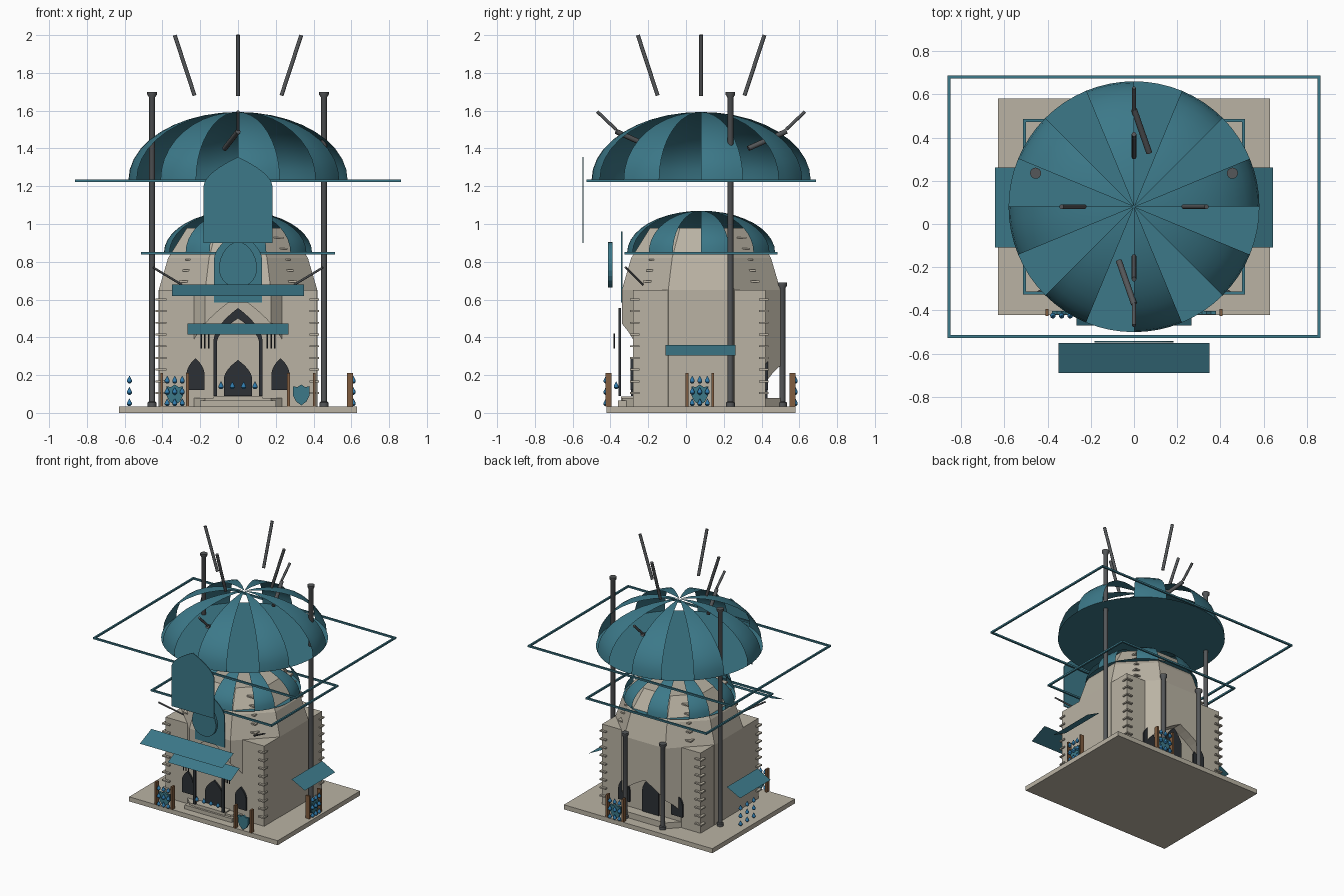
import bpy, bmesh, math
from mathutils import Vector

if "Cube" in bpy.data.objects:
    bpy.data.objects.remove(bpy.data.objects["Cube"])

CY = 0.08  # centre line of the tower in y

def mat(name, c):
    m = bpy.data.materials.new(name)
    m.diffuse_color = (*c, 1)
    m.use_nodes = True
    m.node_tree.nodes["Principled BSDF"].inputs["Base Color"].default_value = m.diffuse_color
    return m

TEAL = mat("teal", (0.045, 0.19, 0.25))
STONE = mat("stone", (0.49, 0.45, 0.37))
DARK = mat("dark", (0.025, 0.03, 0.035))
IRON = mat("iron", (0.09, 0.095, 0.1))
WOOD = mat("wood", (0.22, 0.11, 0.05))
BLUE = mat("water", (0.03, 0.2, 0.42))

def finish(name, bm, m, smooth=False):
    bmesh.ops.recalc_face_normals(bm, faces=bm.faces)
    me = bpy.data.meshes.new(name)
    bm.to_mesh(me)
    bm.free()
    ob = bpy.data.objects.new(name, me)
    bpy.context.collection.objects.link(ob)
    me.materials.append(m)
    if smooth:
        bpy.ops.object.select_all(action='DESELECT')
        ob.select_set(True)
        bpy.context.view_layer.objects.active = ob
        bpy.ops.object.shade_smooth_by_angle(angle=math.radians(40))
    return ob

def box(name, x0, x1, y0, y1, z0, z1, m):
    bm = bmesh.new()
    bmesh.ops.create_cube(bm, size=1)
    for v in bm.verts:
        v.co = (x0 + (v.co.x + .5) * (x1 - x0), y0 + (v.co.y + .5) * (y1 - y0), z0 + (v.co.z + .5) * (z1 - z0))
    return finish(name, bm, m)

def lathe(name, prof, m, at=(0, 0, 0), n=12, phase=0.0, smooth=True):
    bm = bmesh.new()
    rings = [[bm.verts.new((at[0] + r * math.cos(phase + 2 * math.pi * i / n),
                            at[1] + r * math.sin(phase + 2 * math.pi * i / n), at[2] + z))
              for i in range(n)] for r, z in prof]
    for a, b in zip(rings, rings[1:]):
        for i in range(n):
            bm.faces.new((a[i], a[(i + 1) % n], b[(i + 1) % n], b[i]))
    bm.faces.new(rings[0])
    bm.faces.new(rings[-1])
    return finish(name, bm, m, smooth)

def rod(name, a, b, r, m=IRON):
    a, b = Vector(a), Vector(b)
    ob = lathe(name, [(r, 0), (r, (b - a).length)], m, n=10)
    ob.location = a
    ob.rotation_euler = (b - a).to_track_quat('Z', 'Y').to_euler()
    return ob

def prism(name, pts, y0, y1, m):
    # outline in x/z pushed through y
    bm = bmesh.new()
    f = bm.faces.new([bm.verts.new((x, y0, z)) for x, z in pts])
    e = bmesh.ops.extrude_face_region(bm, geom=[f])['geom']
    bmesh.ops.translate(bm, vec=(0, y1 - y0, 0), verts=[v for v in e if isinstance(v, bmesh.types.BMVert)])
    return finish(name, bm, m)

def arch(hw, z0, spring, apex, cx=0, n=8):
    right = [(hw, z0)] + [(hw * (1 - (i / n) ** 1.8), spring + (apex - spring) * i / n) for i in range(n)]
    return [(cx + x, z) for x, z in right] + [(cx, apex)] + [(cx - x, z) for x, z in reversed(right)]

# base slab and main block
box("base_slab", -.63, .63, -.42, .58, 0, .035, STONE)
box("main_block", -.418, .418, -.28, .42, .035, .65, STONE)

# octagonal drum with pointed recesses front and back
k = 1 / math.cos(math.pi / 8)
drum = lathe("octagon_drum", [(.42 * k, .035), (.42 * k, .65), (.37 * k, .82), (.27 * k, .98)],
             STONE, at=(0, CY, 0), n=8, phase=math.pi / 8, smooth=False)
for y0, y1, apex, spring in ((-.4, -.279, .62, .3), (.421, .6, .36, .12)):
    cut = prism("recess_cutter", arch(.26, .08, spring, apex), y0, y1, STONE)
    md = drum.modifiers.new("recess", 'BOOLEAN')
    md.operation, md.object, md.solver = 'DIFFERENCE', cut, 'EXACT'
    bpy.context.view_layer.objects.active = drum
    bpy.ops.object.modifier_apply(modifier="recess")
    bpy.data.objects.remove(cut)

# striped domes: every second gore is open
def dome(name, r, z, h, inner):
    bm = bmesh.new()
    n, sub = 10, 4
    for g in range(0, 16, 2):
        grid = []
        for j in range(n + 1):
            t = math.pi / 2 * min(j / n, .995)
            grid.append([bm.verts.new((r * math.cos(t) * math.cos(a), CY + r * math.cos(t) * math.sin(a), z + h * math.sin(t)))
                         for a in [(g + i / sub) * math.pi / 8 for i in range(sub + 1)]])
        for a, b in zip(grid, grid[1:]):
            for i in range(sub):
                bm.faces.new((a[i], a[i + 1], b[i + 1], b[i]))
    finish(name + "_gores", bm, TEAL, True)
    bm = bmesh.new()
    N = 64
    o, q = [[bm.verts.new((s * math.cos(2 * math.pi * i / N), CY + s * math.sin(2 * math.pi * i / N), z))
             for i in range(N)] for s in (r, inner)]
    for i in range(N):
        bm.faces.new((o[i], o[(i + 1) % N], q[(i + 1) % N], q[i]))
    if inner < .1:
        bm.faces.new(q)
    finish(name + "_floor", bm, TEAL)

dome("upper_dome", .58, 1.233, .36, .05)
dome("lower_dome", .392, .848, .222, .3)

# rectangular frames under the domes
def frame(name, X, Y, z, w=.013):
    for s in (-1, 1):
        box(name + "_side", s * X - (w if s > 0 else 0), s * X + (0 if s > 0 else w), CY - Y, CY + Y, z - w / 2, z + w / 2, TEAL)
        box(name + "_end", -X + w, X - w, CY + s * Y - (w if s > 0 else 0), CY + s * Y + (0 if s > 0 else w), z - w / 2, z + w / 2, TEAL)

frame("upper_frame", .862, .607, 1.23)
frame("lower_frame", .513, .405, .846)

# poles with caps, struts, finial rods
for s in (-1, 1):
    for x, y, h, r in ((.455, .235, 1.7, .016), (.16, .51, .69, .016)):
        lathe("pole", [(r * 1.5, .035), (r * 1.5, .055), (r, .06), (r, h - .03), (r * 1.6, h - .015), (r * 1.6, h)], IRON, at=(s * x, y, 0), n=16)
    rod("front_strut", (s * .45, -.32, .77), (s * .3, -.23, .68), .006)
    rod("finial_x", (s * .23, CY, 1.68), (s * .335, CY, 2.0), .011)
    rod("finial_y", (0, CY + s * .23, 1.68), (0, CY + s * .335, 2.0), .011)
    rod("dome_rod_outer", (0, CY + s * .45, 1.5), (0, CY + s * .55, 1.595), .009)
    rod("dome_rod_inner", (0, CY + s * .45, 1.49), (s * .07, CY + s * .25, 1.4), .014)
    for x in (.155, .175, .195):
        rod("hanging_bar", (s * x, -.38, .34), (s * x, -.38, .42), .004, DARK)

# sloping awnings
def awning(name, inner, outer, along, half, c=0):
    bm = bmesh.new()
    vs = []
    for (d, z), t in ((inner, -half), (inner, half), (outer, half), (outer, -half)):
        vs.append(bm.verts.new((t, d, z) if along == 'x' else (d, c + t, z)))
    f = bm.faces.new(vs)
    bmesh.ops.solidify(bm, geom=[f], thickness=.006)
    finish(name, bm, TEAL)

awning("front_awning_upper", (-.55, .68), (-.69, .62), 'x', .35)
awning("front_awning_lower", (-.36, .472), (-.47, .415), 'x', .267)
for s in (-1, 1):
    awning("side_awning", (s * .53, .36), (s * .642, .303), 'y', .185, .077)

# hanging front panels and medallion
prism("front_panel_large", arch(.182, .9, 1.2, 1.355), -.548, -.542, TEAL)
prism("front_panel_small", arch(.126, .585, .82, .96), -.343, -.337, TEAL)
med = [(.1 * math.sin(a) * (1 - .15 * math.cos(a)), .785 + .12 * math.cos(a)) for a in [i * math.pi / 12 for i in range(24)]]
prism("medallion", med, -.412, -.388, TEAL)

# arch moulding, doors, windows, step
outer, inner = arch(.13, .09, .38, .555), arch(.112, .09, .37, .5)
prism("front_arch_frame", outer + inner[::-1], -.358, -.343, DARK)
prism("front_door", arch(.075, .09, .18, .28), -.292, -.279, DARK)
prism("back_door", arch(.07, .06, .24, .36), .419, .432, DARK)
for x in (-.225, .225):
    prism("front_window", arch(.047, .12, .21, .29, x), -.293, -.279, DARK)
    prism("back_window", arch(.047, .12, .21, .29, x), .419, .433, DARK)
box("front_step", -.2, .2, -.36, -.28, .035, .065, STONE)
box("front_threshold", -.13, .13, -.345, -.28, .065, .088, STONE)

# corner stones on the block and the drum
for sx in (-1, 1):
    for sy in (-1, 1):
        for i in range(9):
            x, y, z = sx * .408, .07 + sy * .342, .1 + i * .062
            box("corner_stone", x - .03, x + .02 if sx > 0 else x + .03, y - .025, y + .025, z, z + .01, STONE)
        for i in range(5):
            z = .69 + i * .058
            r = .295 - (z - .65) * .29
            x, y = sx * r, CY + sy * r
            box("drum_stone", x - .028, x + .028, y - .025, y + .025, z, z + .01, STONE)

# gates: two posts, a shield and water drops
SH = [(-.045, .14), (-.02, .137), (0, .15), (.02, .137), (.045, .14), (.043, .09), (.028, .06), (0, .04), (-.028, .06), (-.043, .09)]

def drop(x, y, z):
    lathe("water_drop", [(.005, -.014), (.013, -.006), (.013, .003), (.006, .016), (.001, .026)], BLUE, at=(x, y, z), n=10)

def gate(cx, cy, side, drops):
    for t in (-.068, .068):
        px, py = (cx, cy + t) if side else (cx + t, cy)
        w, d = (.016, .007) if side else (.007, .016)
        box("gate_post", px - w, px + w, py - d, py + d, .035, .21, WOOD)
    ob = prism("shield", SH, -.008, .008, TEAL)
    ob.location = (cx, cy, 0)
    ob.rotation_euler.z = math.pi / 2 if side else 0
    if drops:
        for z in (.05, .11, .17):
            for t in (-.04, 0, .04):
                drop(cx + (.018 if side else t), cy + (t if side else -.014 * (1 if cy < 0 else -1)), z)

gate(.592, .073, True, True)
gate(.335, -.41, False, False)
gate(-.335, -.41, False, True)
gate(.2, .565, False, True)
for x in (-.09, -.03, .03, .09):
    drop(x, -.37, .14)
for z in (.05, .11, .17):
    for y in (.0, .08, .16):
        drop(-.575, y, z)
